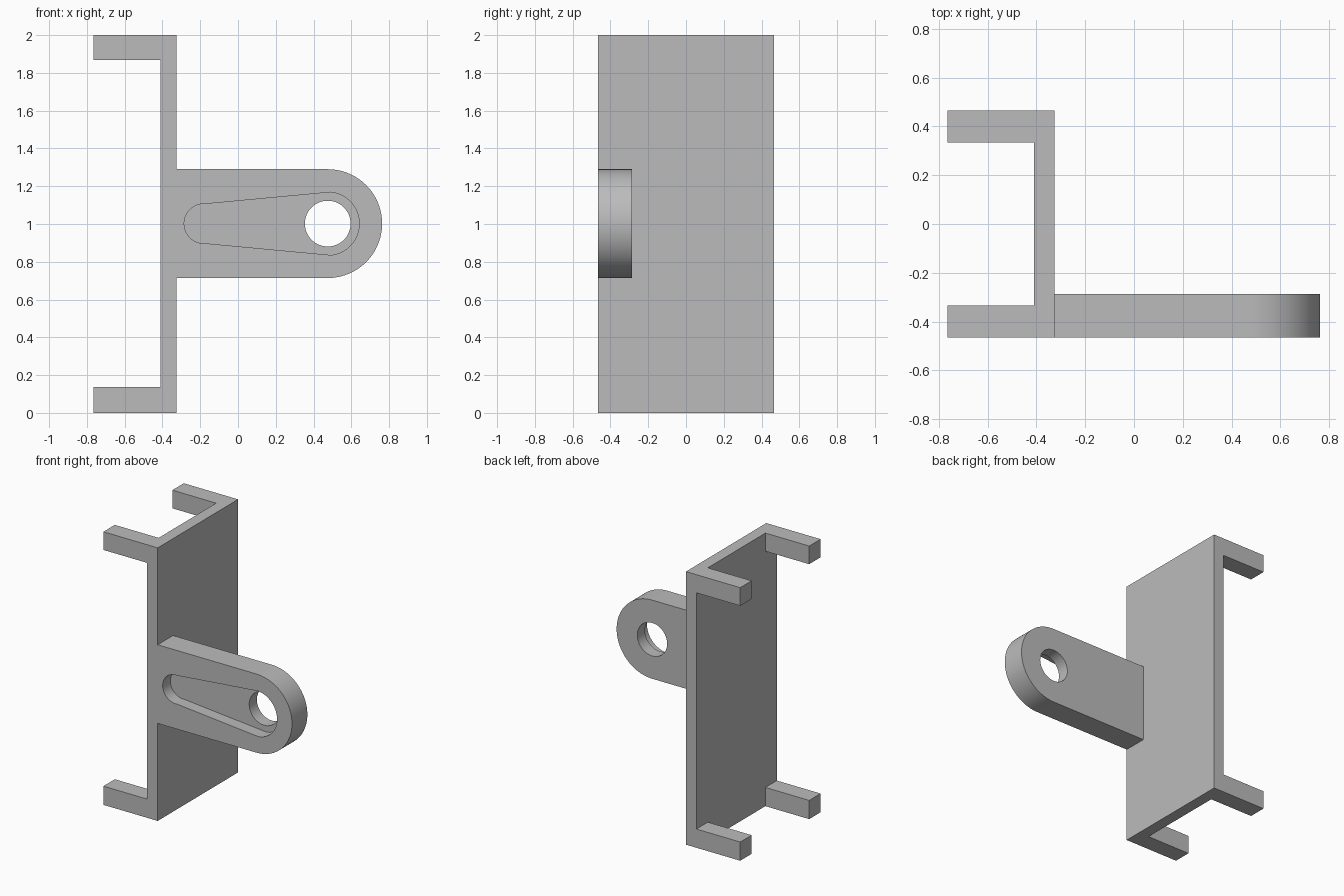
import bpy, bmesh
from math import sin, cos, pi, radians, acos

if "Cube" in bpy.data.objects:
    bpy.data.objects.remove(bpy.data.objects["Cube"])

grey = bpy.data.materials.new("mid_grey")
grey.use_nodes = True
colour = (0.5, 0.5, 0.5, 1)
grey.diffuse_color = colour
grey.node_tree.nodes["Principled BSDF"].inputs["Base Color"].default_value = colour

FRONT, MID_Z, EYE_X = -0.465, 1.002, 0.475


def prism(name, outline, y0, y1):
    """Extrude an (x, z) outline from y0 to y1."""
    bm = bmesh.new()
    face = bm.faces.new([bm.verts.new((x, y0, z)) for x, z in outline])
    ext = bmesh.ops.extrude_face_region(bm, geom=[face])
    verts = [v for v in ext["geom"] if isinstance(v, bmesh.types.BMVert)]
    bmesh.ops.translate(bm, verts=verts, vec=(0, y1 - y0, 0))
    bmesh.ops.recalc_face_normals(bm, faces=bm.faces)
    mesh = bpy.data.meshes.new(name)
    bm.to_mesh(mesh)
    bm.free()
    mesh.materials.append(grey)
    obj = bpy.data.objects.new(name, mesh)
    bpy.context.collection.objects.link(obj)
    return obj


def rect(x0, x1, z0, z1):
    return [(x0, z0), (x1, z0), (x1, z1), (x0, z1)]


def arc(x, r, start, end, n):
    """Points on an arc centred at height MID_Z."""
    angles = [start + (end - start) * i / n for i in range(n + 1)]
    return [(x + r * cos(a), MID_Z + r * sin(a)) for a in angles]


def boolean(target, tool, operation):
    mod = target.modifiers.new(tool.name, 'BOOLEAN')
    mod.object, mod.operation, mod.solver = tool, operation, 'EXACT'
    tool.hide_render = True
    tool.hide_set(True)


# Bracket: a block cut both ways, leaving a plate and four corner lugs
bracket = prism("bracket", rect(-0.765, -0.325, 0, 2), FRONT, -FRONT)
boolean(bracket, prism("side_channel_cutter", rect(-1, -0.41, 0.137, 1.867), -1, 1), 'DIFFERENCE')
boolean(bracket, prism("end_channel_cutter", rect(-1, -0.41, -1, 3), -0.333, 0.333), 'DIFFERENCE')

# Arm with a rounded end, joined to the plate
R = 0.288
arm = [(-0.37, MID_Z - R)] + arc(EYE_X, R, -pi / 2, pi / 2, 48) + [(-0.37, MID_Z + R)]
boolean(bracket, prism("arm_tool", arm, FRONT, -0.287), 'UNION')

# Tapered pocket half way through the arm
big, small, small_x = 0.167, 0.105, -0.18
tilt = acos((big - small) / (EYE_X - small_x))
pocket = arc(EYE_X, big, -tilt, tilt, 40) + arc(small_x, small, tilt, 2 * pi - tilt, 32)
boolean(bracket, prism("pocket_cutter", pocket, -0.6, FRONT + 0.089), 'DIFFERENCE')

# Round hole through the eye of the arm
hole = arc(EYE_X, 0.121, 0, 2 * pi, 64)[:-1]
boolean(bracket, prism("eye_hole_cutter", hole, -0.6, -0.2), 'DIFFERENCE')

# Bake the cuts, drop the tools and smooth only the curved walls
bpy.context.view_layer.objects.active = bracket
bracket.select_set(True)
for mod in list(bracket.modifiers):
    tool = mod.object
    bpy.ops.object.modifier_apply(modifier=mod.name)
    bpy.data.objects.remove(tool)
bpy.ops.object.shade_smooth_by_angle(angle=radians(30))
